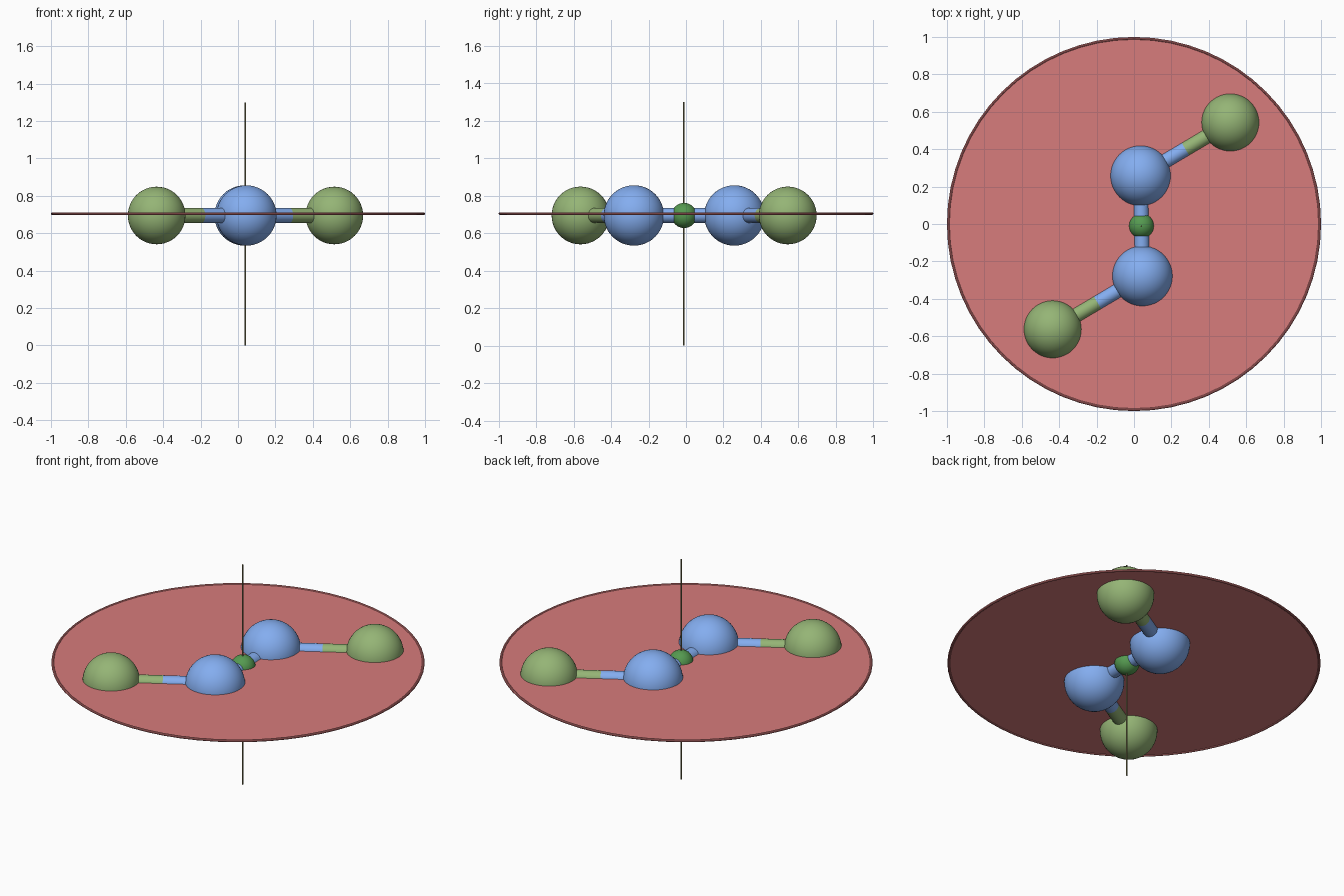
import bpy
from mathutils import Vector

if "Cube" in bpy.data.objects:
    bpy.data.objects.remove(bpy.data.objects["Cube"])

Z = 0.695                      # height of the atom centres
PLANE_Z = 0.705


def material(name, rgb):
    m = bpy.data.materials.new(name)
    m.diffuse_color = (*rgb, 1)
    m.use_nodes = True
    m.node_tree.nodes["Principled BSDF"].inputs["Base Color"].default_value = m.diffuse_color
    return m


blue = material("blue", (0.23, 0.42, 0.87))
olive = material("olive_green", (0.30, 0.46, 0.18))
green = material("green", (0.09, 0.32, 0.08))
red = material("red", (0.68, 0.20, 0.20))
brown = material("brown", (0.22, 0.20, 0.09))


def finish(name, mat):
    ob = bpy.context.object
    ob.name = name
    ob.data.materials.append(mat)
    bpy.ops.object.shade_smooth_by_angle()
    return ob


def ball(name, centre, radius, mat):
    bpy.ops.mesh.primitive_uv_sphere_add(segments=48, ring_count=24,
                                         radius=radius, location=centre)
    return finish(name, mat)


def rod(name, a, b, radius, mat, sides=24):
    d = b - a
    bpy.ops.mesh.primitive_cylinder_add(
        vertices=sides, radius=radius, depth=d.length, location=(a + b) / 2,
        rotation=d.to_track_quat('Z', 'Y').to_euler())
    return finish(name, mat)


centre = Vector((0.04, -0.01, Z))

# Two arms, each the point reflection of the other
for side, s in (("back", 1), ("front", -1)):
    inner = centre + s * Vector((-0.005, 0.268, 0))
    outer = centre + s * Vector((0.475, 0.553, 0))
    middle = (inner + outer) / 2
    ball(side + "_inner_atom", inner, 0.161, blue)
    ball(side + "_outer_atom", outer, 0.154, olive)
    rod(side + "_centre_bond", centre, inner, 0.04, blue)
    rod(side + "_inner_half_bond", inner, middle, 0.04, blue)
    rod(side + "_outer_half_bond", middle, outer, 0.04, olive)

# Centre point and vertical axis through it
ball("centre_point", centre, 0.067, green)
rod("rotation_axis", Vector((0.04, -0.012, 0)), Vector((0.04, -0.012, 1.3)),
    0.004, brown, 12)

# Thin mirror plane with its rim
rod("mirror_plane", Vector((0, 0, PLANE_Z - 0.002)),
    Vector((0, 0, PLANE_Z + 0.002)), 0.99, red, 64)
bpy.ops.mesh.primitive_torus_add(location=(0, 0, PLANE_Z), major_radius=0.993,
                                 minor_radius=0.007, major_segments=64,
                                 minor_segments=10)
finish("plane_rim", red)
